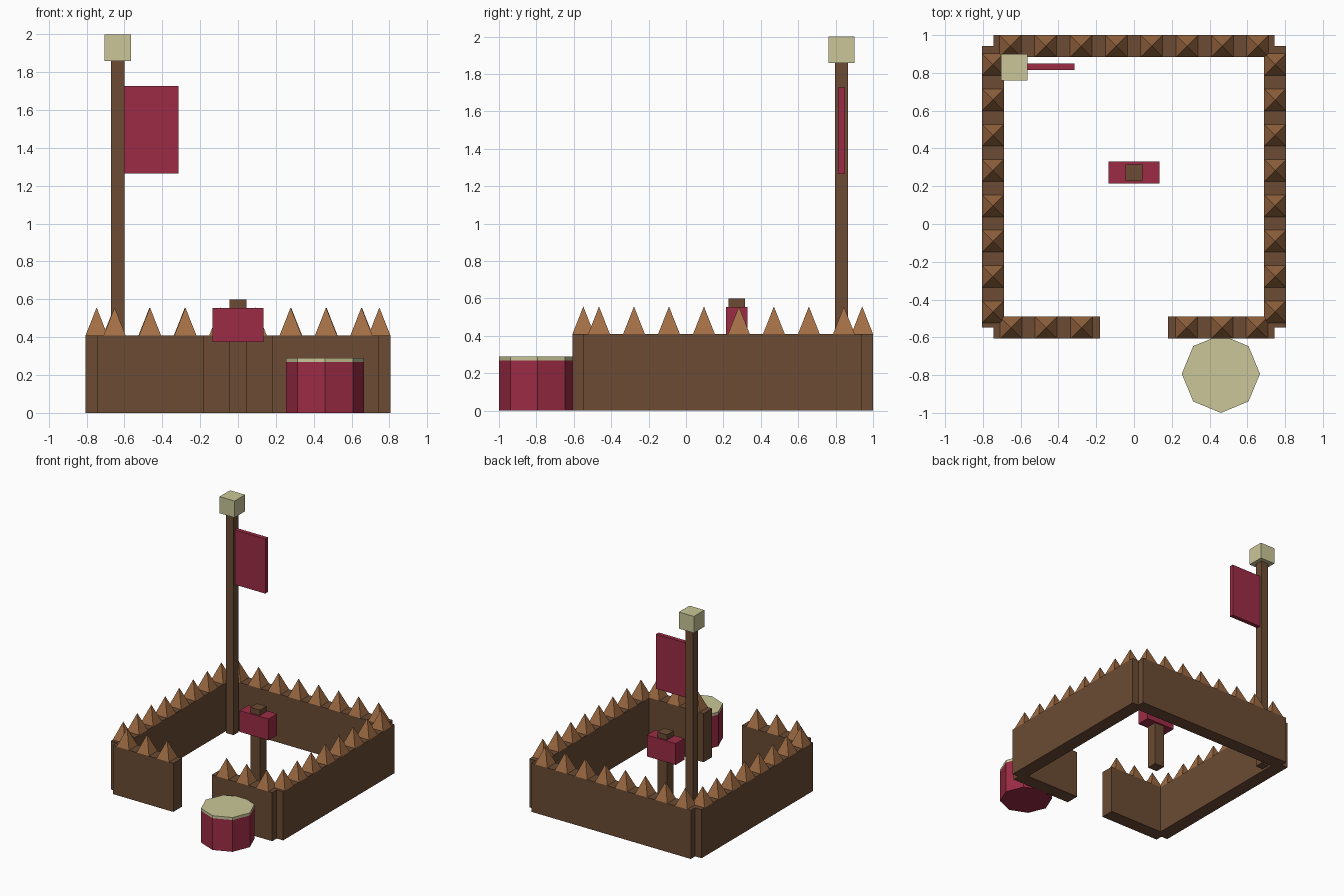
import bpy
from math import radians, sqrt

old = bpy.data.objects.get("Cube")
if old:
    bpy.data.objects.remove(old, do_unlink=True)


def material(name, hex_code):
    def linear(c):
        return c / 12.92 if c <= 0.04045 else ((c + 0.055) / 1.055) ** 2.4
    rgb = [linear(int(hex_code[i:i + 2], 16) / 255) for i in (0, 2, 4)]
    mat = bpy.data.materials.new(name)
    mat.use_nodes = True
    mat.diffuse_color = (*rgb, 1)
    mat.node_tree.nodes["Principled BSDF"].inputs["Base Color"].default_value = (*rgb, 1)
    return mat


WOOD = material("dark wood", "6B4B34")
TIP = material("cut wood", "A26E45")
RED = material("crimson", "9C2C45")
CREAM = material("cream", "CAC698")


def finish(name, mat):
    obj = bpy.context.object
    obj.name = name
    obj.data.materials.append(mat)
    return obj


def box(name, mat, x, y, z):
    """Box given as (min, max) ranges on each axis."""
    spans = (x, y, z)
    bpy.ops.mesh.primitive_cube_add(size=1, location=[sum(s) / 2 for s in spans])
    obj = finish(name, mat)
    for v in obj.data.vertices:
        v.co = [c * (s[1] - s[0]) for c, s in zip(v.co, spans)]
    return obj


WALL_TOP = 0.41
SPIKE_HEIGHT = 0.147
THICK = 0.116
STEP = 0.187


def spike(name, x, y):
    bpy.ops.mesh.primitive_cone_add(
        vertices=4, radius1=THICK / sqrt(2), radius2=0, depth=SPIKE_HEIGHT,
        location=(x, y, WALL_TOP + SPIKE_HEIGHT / 2), rotation=(0, 0, radians(45)))
    finish(name, TIP)


# Palisade walls, with an entrance gap at the front
height = (0, WALL_TOP)
box("back_wall", WOOD, (-0.745, 0.745), (1 - THICK, 1), height)
for side, label in ((1, "left"), (-1, "right")):
    def span(a, b):
        return sorted((side * a, side * b))
    box(label + "_wall", WOOD, span(0.805 - THICK, 0.805), (-0.547, 0.942), height)
    box(label + "_front_wall", WOOD, span(0.18, 0.745), (-0.607, -0.607 + THICK), height)

    # Sharpened stake tips
    for i in range(8):
        spike(label + "_wall_spike", side * 0.747, 0.844 - i * STEP)
    for i in range(3):
        spike(label + "_front_spike", side * (0.652 - i * STEP), -0.549)
    for i in range(4):
        spike(label + "_back_spike", side * STEP * (i + 0.5), 0.942)

# Flagpole with cap and banner
box("flagpole", WOOD, (-0.67, -0.6), (0.796, 0.866), (0, 1.88))
box("flagpole_cap", CREAM, (-0.705, -0.565), (0.761, 0.901), (1.86, 2))
box("flag", RED, (-0.6, -0.315), (0.814, 0.85), (1.265, 1.727))

# Training post in the yard
box("training_post", WOOD, (-0.045, 0.045), (0.228, 0.316), (0, 0.6))
box("training_block", RED, (-0.135, 0.135), (0.214, 0.33), (0.375, 0.555))

# Drum beside the entrance
for name, mat, low, high in (("drum_body", RED, 0, 0.268), ("drum_skin", CREAM, 0.268, 0.29)):
    bpy.ops.mesh.primitive_cylinder_add(
        vertices=8, radius=0.207, depth=high - low, location=(0.46, -0.793, (low + high) / 2))
    finish(name, mat)
